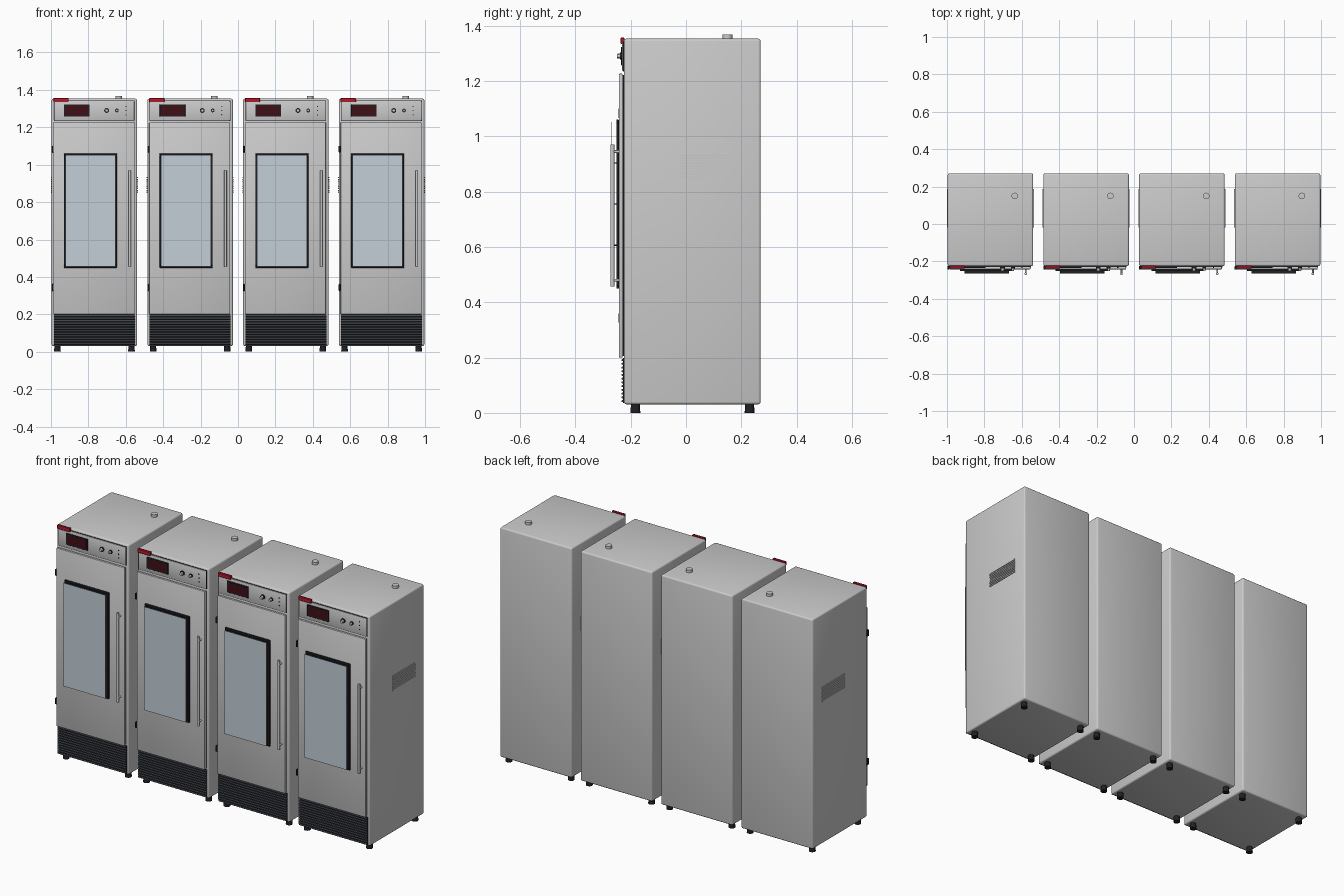
import bpy, bmesh
from math import radians
from mathutils import Matrix, Vector

if "Cube" in bpy.data.objects:
    bpy.data.objects.remove(bpy.data.objects["Cube"])


def material(name, rgb):
    m = bpy.data.materials.new(name)
    m.diffuse_color = (*rgb, 1)
    m.use_nodes = True
    m.node_tree.nodes["Principled BSDF"].inputs["Base Color"].default_value = m.diffuse_color
    return m


BLACK = material("black_plastic", (0.015, 0.015, 0.018))
SLATE = material("grille_slate", (0.05, 0.06, 0.07))
GLASS = material("pale_glass", (0.55, 0.62, 0.68))
RED = material("red_badge", (0.45, 0.01, 0.03))
SCREEN = material("display_red", (0.05, 0.005, 0.008))
PALE = material("panel_grey", (0.6, 0.6, 0.61))


def finish(bm, name, mat):
    me = bpy.data.meshes.new(name)
    bm.to_mesh(me)
    bm.free()
    if mat:
        me.materials.append(mat)
    me.shade_smooth()
    me.set_sharp_from_angle(angle=radians(32))
    ob = bpy.data.objects.new(name, me)
    bpy.context.collection.objects.link(ob)
    return ob


def add_box(bm, x, y, z, tilt=0):
    size = [b - a for a, b in (x, y, z)]
    mid = Vector([(a + b) / 2 for a, b in (x, y, z)])
    mat = Matrix.Translation(mid) @ Matrix.Rotation(tilt, 4, 'X') @ Matrix.Diagonal((*size, 1))
    bmesh.ops.create_cube(bm, size=1, matrix=mat)


def boxes(name, parts, mat=None, bevel=0, segs=2, tilt=0):
    bm = bmesh.new()
    for p in parts:
        add_box(bm, *p, tilt=tilt)
    if bevel:
        bmesh.ops.bevel(bm, geom=bm.edges[:], offset=bevel, segments=segs,
                        profile=0.5, affect='EDGES')
    return finish(bm, name, mat)


def rods(name, parts, mat=None, sides=20):
    """Each part: start point, end point, start radius, end radius."""
    bm = bmesh.new()
    for a, b, r1, r2 in parts:
        a, b = Vector(a), Vector(b)
        rot = (b - a).to_track_quat('Z', 'Y').to_matrix().to_4x4()
        bmesh.ops.create_cone(bm, cap_ends=True, segments=sides, radius1=r1, radius2=r2,
                              depth=(b - a).length,
                              matrix=Matrix.Translation((a + b) / 2) @ rot)
    return finish(bm, name, mat)


def ring(x, y, z, t):
    """Four bars around a rectangle in the xz plane."""
    (x0, x1), (z0, z1) = x, z
    return [((x0, x1), y, (z1 - t, z1)), ((x0, x1), y, (z0, z0 + t)),
            ((x0, x0 + t), y, (z0 + t, z1 - t)), ((x1 - t, x1), y, (z0 + t, z1 - t))]


def cabinet():
    parts = []
    add = parts.append
    # Shell, door and dark door seal
    add(boxes("cabinet_body", [((-.2285, .2285), (-.225, .27), (.031, 1.353))], None, .009, 3))
    add(boxes("door_seal", [((-.212, .212), (-.231, -.224), (.206, 1.222))], BLACK))
    add(boxes("door", [((-.219, .214), (-.243, -.229), (.2, 1.227))], None, .004))
    # Window
    add(boxes("window_backing", [((-.155, .112), (-.246, -.242), (.455, 1.053))], BLACK))
    add(boxes("window_frame", ring((-.163, .12), (-.252, -.242), (.449, 1.06), .012), BLACK, .0015, 1))
    add(boxes("window_glass", [((-.155, .112), (-.2685, -.267), (.457, 1.052))], GLASS))
    add(boxes("window_shelves", [((-.14, .098), (-.265, -.245), (z - .002, z + .002))
                                 for z in (.606, .755, .903)], BLACK))
    # Handle with two standoffs
    add(rods("door_handle", [((.189, -.266, .457), (.189, -.266, .97), .007, .007)]))
    add(rods("handle_standoffs", [((.189, -.242, z), (.189, -.264, z), .005, .005)
                                  for z in (.48, .945)], None, 14))
    # Hinges on the left edge
    add(boxes("hinges", [((-.229, -.218), (-.244, -.224), (z, z + .036))
                         for z in (.325, 1.065)], BLACK, .002, 1))
    # Control panel
    add(boxes("panel_trim", [((-.217, .215), (-.228, -.222), (1.235, 1.342))], BLACK))
    add(boxes("control_panel", [((-.215, .213), (-.231, -.222), (1.237, 1.34))], PALE, .002))
    add(boxes("display_bezel", [((-.163, -.026), (-.235, -.23), (1.257, 1.323))], BLACK, .001, 1))
    add(boxes("display_screen", [((-.155, -.034), (-.2358, -.234), (1.264, 1.316))], SCREEN))
    add(boxes("badge", [((-.219, -.138), (-.237, -.223), (1.334, 1.357))], RED, .002, 1))
    knobs = ((.065, .013), (.12, .010))
    add(rods("knob_collars", [((x, -.23, 1.29), (x, -.238, 1.29), r, r) for x, r in knobs], BLACK))
    add(rods("knobs", [((x, -.236, 1.29), (x, -.25, 1.29), r * .75, r * .65) for x, r in knobs]))
    add(rods("indicator_lights", [((.169, -.23, z), (.169, -.234, z), .003, .003)
                                  for z in (1.267, 1.289, 1.311)], BLACK, 12))
    # Lower grille
    add(boxes("grille_back", [((-.217, .217), (-.227, -.222), (.036, .198))], BLACK))
    step = .162 / 12
    add(boxes("grille_slats", [((-.217, .217), (-.233, -.225),
                                (.039 + i * step, .046 + i * step)) for i in range(12)],
              SLATE, tilt=radians(-18)))
    # Louvres on both sides
    add(boxes("side_vents", [(sorted((s * .228, s * .2323)), (-.02, .188),
                              (.85 + i * .0098, .8555 + i * .0098))
                             for s in (-1, 1) for i in range(9)]))
    # Feet and roof port
    add(rods("feet", [((sx * .198, y, 0), (sx * .198, y, .033), .018, .016)
                      for sx in (-1, 1) for y in (-.183, .23)], BLACK))
    add(rods("roof_port", [((.13, .15, 1.35), (.13, .15, 1.368), .0175, .0175)]))
    return parts


# Row of four identical cabinets sharing their meshes
first = cabinet()
PITCH, START = .5117, -.7675
for ob in first:
    ob.location.x = START
    for i in range(1, 4):
        copy = ob.copy()
        copy.location.x = START + i * PITCH
        bpy.context.collection.objects.link(copy)
